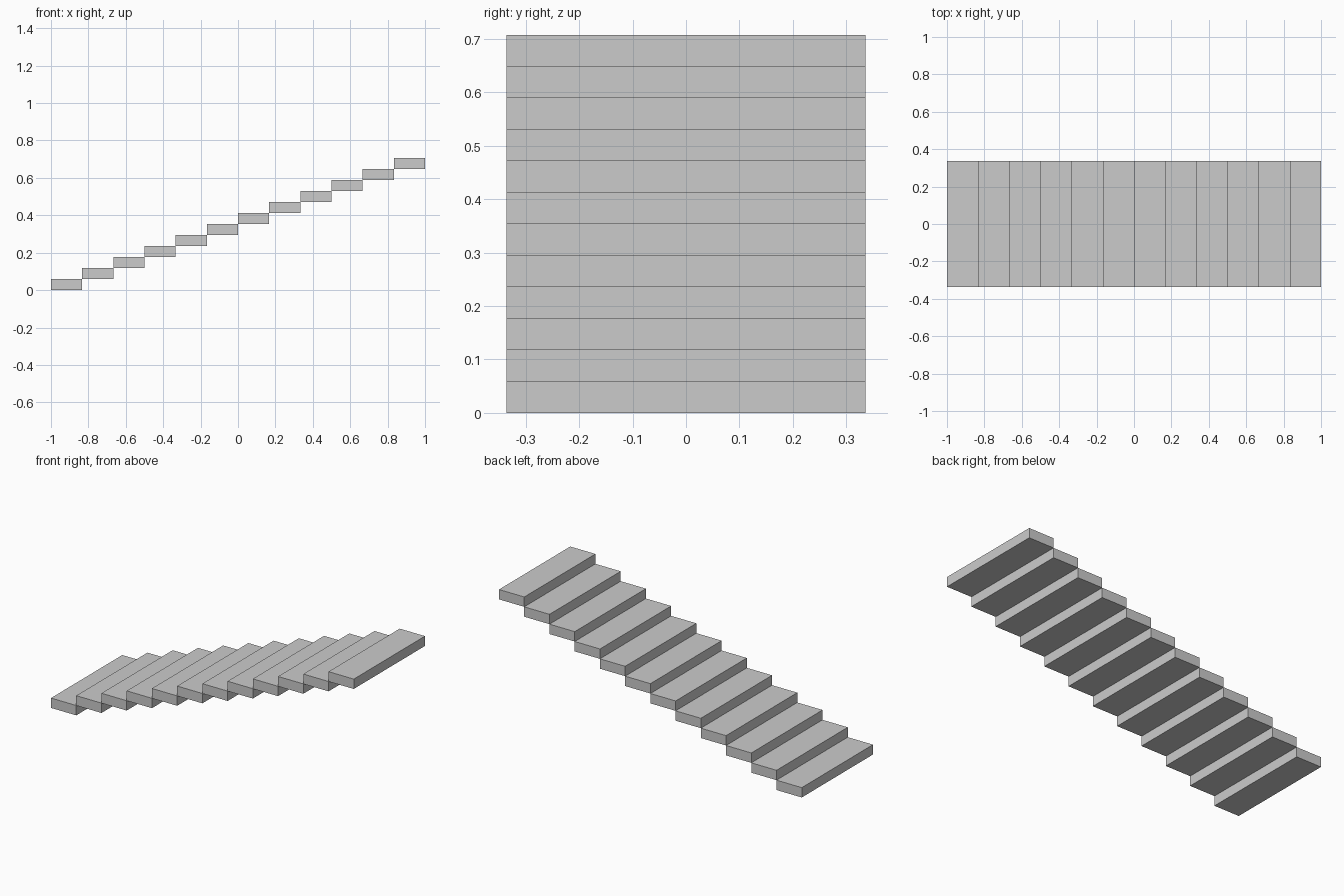
import bpy

if "Cube" in bpy.data.objects:
    bpy.data.objects.remove(bpy.data.objects["Cube"])

STEPS = 12
RUN = 2.0 / STEPS        # tread depth along x
RISE = 0.707 / STEPS     # step height
WIDTH = 0.672            # stair width along y

# Solid slab steps, each resting edge to edge on the one below
for i in range(STEPS):
    bpy.ops.mesh.primitive_cube_add(
        size=1, location=(-1 + (i + 0.5) * RUN, 0, (i + 0.5) * RISE))
    step = bpy.context.object
    step.name = f"step_{i + 1:02d}"
    step.scale = (RUN, WIDTH, RISE)
    bpy.ops.object.transform_apply(location=False, rotation=False, scale=True)
